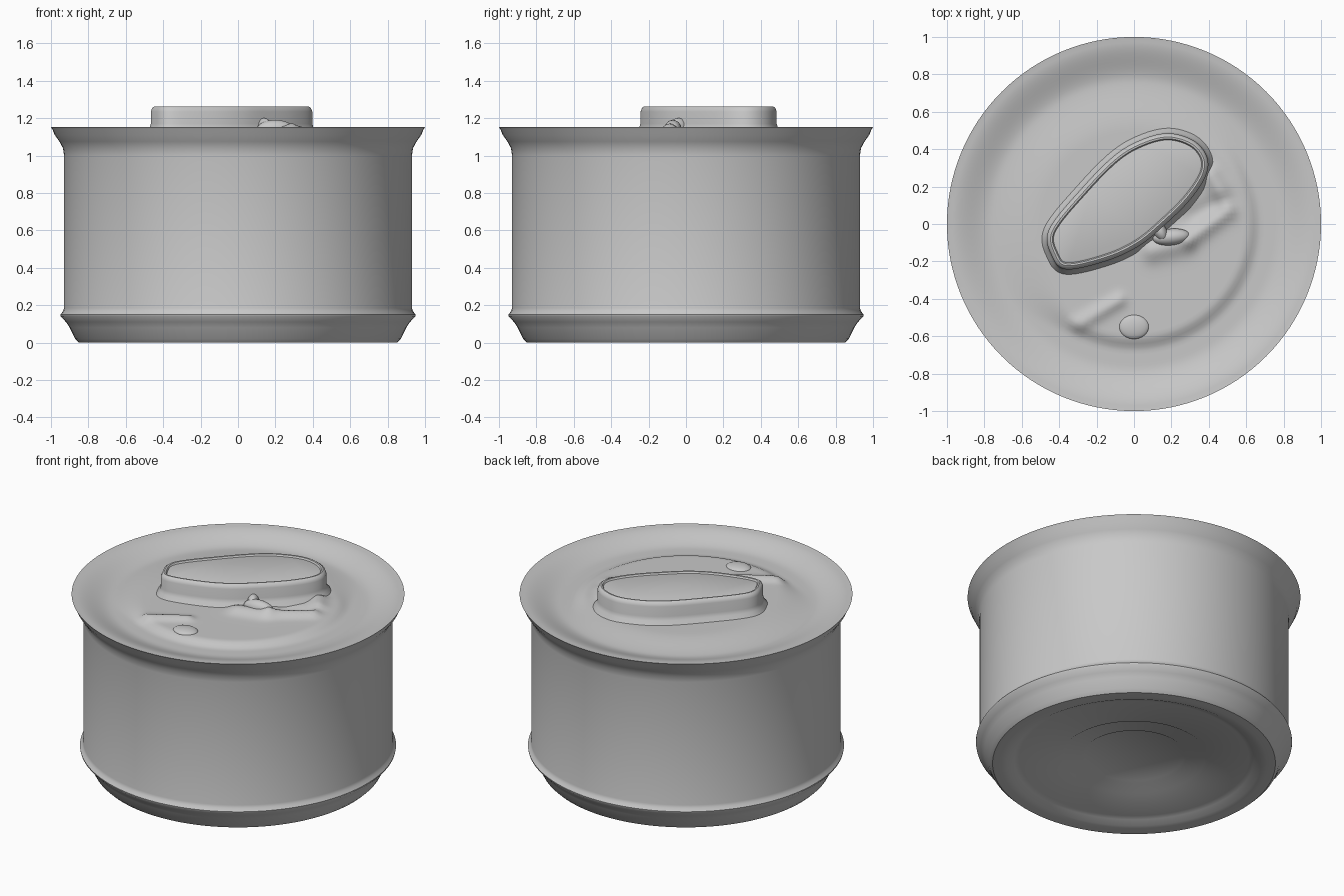
import bpy, bmesh, math
from mathutils import Vector

cube = bpy.data.objects.get("Cube")
if cube:
    bpy.data.objects.remove(cube, do_unlink=True)

metal = bpy.data.materials.new("light grey metal")
metal.use_nodes = True
GREY = (0.58, 0.58, 0.58, 1)
metal.diffuse_color = GREY
metal.node_tree.nodes["Principled BSDF"].inputs["Base Color"].default_value = GREY
SEGS = 128


def finish(name, bm, angle=35):
    bmesh.ops.remove_doubles(bm, verts=bm.verts, dist=0.0001)
    mesh = bpy.data.meshes.new(name)
    bm.to_mesh(mesh)
    bm.free()
    obj = bpy.data.objects.new(name, mesh)
    bpy.context.collection.objects.link(obj)
    mesh.materials.append(metal)
    bpy.ops.object.select_all(action='DESELECT')
    obj.select_set(True)
    bpy.context.view_layer.objects.active = obj
    bpy.ops.object.shade_smooth_by_angle(angle=math.radians(angle))
    return obj


def skin(bm, loops):
    """Join equally long closed point loops with quads."""
    rings = [[bm.verts.new(p) for p in loop] for loop in loops]
    for a, b in zip(rings, rings[1:]):
        for i in range(len(a)):
            j = (i + 1) % len(a)
            bm.faces.new((a[i], a[j], b[j], b[i]))
    return rings


def circle(r, height):
    pts = []
    for i in range(SEGS):
        a = 2 * math.pi * i / SEGS
        x, y = r * math.cos(a), r * math.sin(a)
        pts.append((x, y, height(x, y) if callable(height) else height))
    return pts


def step(a, b, v):
    t = min(1, max(0, (v - a) / (b - a)))
    return t * t * (3 - 2 * t)


def ridge(x, y, a, b, width):
    """Soft bump around the segment a-b."""
    p, a, b = Vector((x, y)), Vector(a), Vector(b)
    t = min(1, max(0, (p - a).dot(b - a) / (b - a).length_squared))
    return math.exp(-((p - a.lerp(b, t)).length / width) ** 2)


# Can body with flared rim, bottom bead and stepped underside
body_profile = [(0.3, 0.055), (0.315, 0.045), (0.43, 0.045), (0.445, 0.035),
                (0.69, 0.035), (0.72, 0.025), (0.76, 0.005), (0.8, 0), (0.85, 0),
                (0.87, 0.02), (0.9, 0.08), (0.92, 0.11), (0.948, 0.14),
                (0.95, 0.15), (0.935, 0.168), (0.93, 0.185), (0.93, 1.0),
                (0.936, 1.04), (0.955, 1.075), (0.98, 1.11), (0.992, 1.14), (1, 1.152)]
bm = bmesh.new()
rings = skin(bm, [circle(r, z) for r, z in body_profile])
bm.faces.new(reversed(rings[0]))
finish("can_body", bm)


# Dished lid: raised panel with a crisp front edge that fades at the back
def lid_height(x, y):
    r = math.hypot(x, y)
    side = step(-0.5, 0.5, (x - y) / max(r, 0.01))
    z = 1.095 + 0.055 * step(0.76, 0.985, r)
    z += 0.027 * (1 - step(0.6 - 0.1 * (1 - side), 0.68 + 0.1 * (1 - side), r))
    z += 0.022 * ridge(x, y, (-0.3, -0.54), (-0.08, -0.41), 0.035)
    z += 0.03 * ridge(x, y, (0.3, -0.08), (0.5, 0.07), 0.045)
    z += 0.03 * ridge(x, y, (0.41, 0.26), (0.46, 0.18), 0.05)
    z += 0.03 * ridge(x, y, (0.1, -0.14), (0.26, -0.1), 0.06)
    z -= 0.015 * ridge(x, y, (0.32, 0.05), (0.42, 0.1), 0.05)
    return z


bm = bmesh.new()
rings = skin(bm, [circle(1, 1.152), circle(0.985, 1.15)]
             + [circle(0.97 * (1 - i / 50), lid_height) for i in range(50)])
bm.faces.new(rings[-1])
finish("lid", bm)

# Pull tab: smooth outline swept up a flared wall to a thin lip
outline = [(-0.455, -0.03), (-0.28, 0.19), (-0.1, 0.37), (0.05, 0.455),
           (0.19, 0.485), (0.32, 0.445), (0.39, 0.36), (0.385, 0.26),
           (0.3, 0.13), (0.17, 0), (0.03, -0.115), (-0.14, -0.195),
           (-0.36, -0.243), (-0.44, -0.17)]


def smooth_loop(pts, cuts=8):
    out = []
    n = len(pts)
    for i in range(n):
        p = [Vector(pts[(i + k) % n]) for k in (-1, 0, 1, 2)]
        for c in range(cuts):
            t = c / cuts
            out.append(0.5 * (2 * p[1] + (p[2] - p[0]) * t
                              + (2 * p[0] - 5 * p[1] + 4 * p[2] - p[3]) * t ** 2
                              + (3 * p[1] - p[0] - 3 * p[2] + p[3]) * t ** 3))
    return out


def offset(loop, d, z):
    res = []
    for i, p in enumerate(loop):
        t = (loop[(i + 1) % len(loop)] - loop[i - 1]).normalized()
        res.append((p.x - t.y * d, p.y + t.x * d, z))
    return res


tab = smooth_loop(outline)
bm = bmesh.new()
rings = skin(bm, [offset(tab, d, z) for d, z in
                  [(0.04, 1.09), (0.025, 1.125), (0.008, 1.145), (0, 1.17), (0, 1.235),
                   (-0.008, 1.255), (-0.02, 1.263), (-0.03, 1.262), (-0.036, 1.252),
                   (-0.045, 1.255)]])
bm.faces.new(rings[-1])
bmesh.ops.recalc_face_normals(bm, faces=bm.faces)
finish("pull_tab", bm)


# Rivet button and torn rivet lump
def dome(name, centre, size, turn=0):
    bm = bmesh.new()
    bmesh.ops.create_uvsphere(bm, u_segments=32, v_segments=16, radius=1)
    for v in bm.verts:
        v.co = Vector((v.co.x * size[0], v.co.y * size[1], v.co.z * size[2]))
    obj = finish(name, bm)
    obj.location = centre
    obj.rotation_euler.z = turn


dome("rivet_button", (0, -0.55, 1.118), (0.08, 0.065, 0.022))
dome("rivet_lump", (0.2, -0.07, 1.14), (0.1, 0.045, 0.05), 0.1)
dome("tab_hinge", (0.14, -0.04, 1.15), (0.035, 0.06, 0.05), 0.5)
